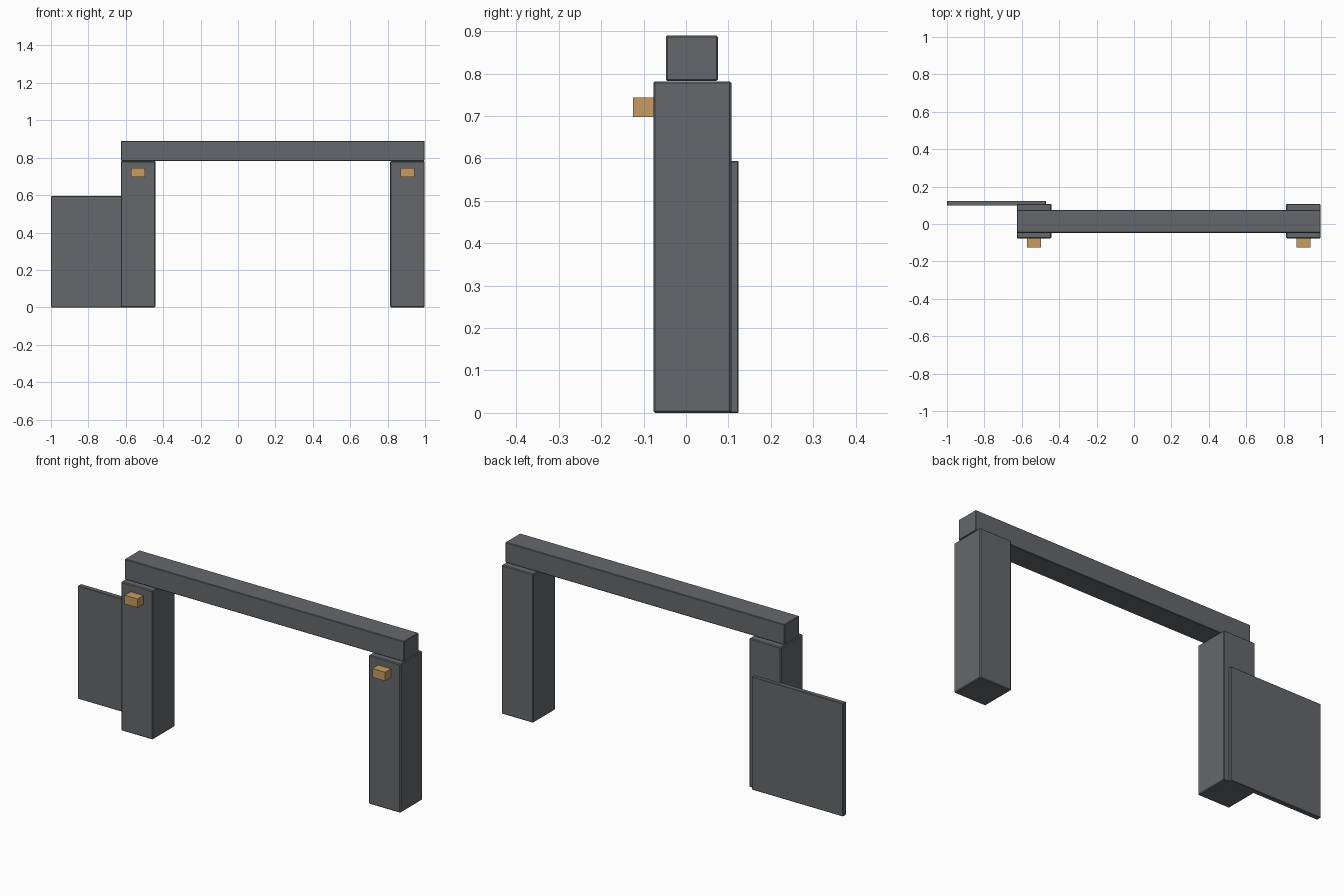
import bpy
import bmesh

if "Cube" in bpy.data.objects:
    bpy.data.objects.remove(bpy.data.objects["Cube"])


def material(name, rgb):
    m = bpy.data.materials.new(name)
    m.diffuse_color = (*rgb, 1.0)
    m.use_nodes = True
    m.node_tree.nodes["Principled BSDF"].inputs["Base Color"].default_value = m.diffuse_color
    return m


grey = material("slate_grey", (0.13, 0.137, 0.148))
amber = material("amber", (0.58, 0.33, 0.125))


def box(name, lo, hi, mat, bevel=0.0):
    """Box between two corners, with an optional small chamfer."""
    bm = bmesh.new()
    bmesh.ops.create_cube(bm, size=1.0)
    for v in bm.verts:
        v.co = [hi[i] if v.co[i] > 0 else lo[i] for i in range(3)]
    me = bpy.data.meshes.new(name)
    bm.to_mesh(me)
    bm.free()
    me.materials.append(mat)
    ob = bpy.data.objects.new(name, me)
    bpy.context.collection.objects.link(ob)
    if bevel:
        mod = ob.modifiers.new("chamfer", 'BEVEL')
        mod.width = bevel
        mod.segments = 1
    return ob


# Two posts, each with a small lamp block on the front
for side, cx in (("left", -0.534), ("right", 0.906)):
    box(side + "_post", (cx - 0.092, -0.077, 0), (cx + 0.092, 0.107, 0.782), grey, 0.004)
    box(side + "_lamp", (cx - 0.037, -0.125, 0.698), (cx + 0.037, -0.074, 0.744), amber)

# Cross beam on top of the posts
box("cross_beam", (-0.626, -0.047, 0.783), (0.998, 0.075, 0.89), grey, 0.003)

# Thin wall panel behind the left post
box("side_panel", (-1.0, 0.098, 0), (-0.47, 0.124, 0.594), grey, 0.002)
